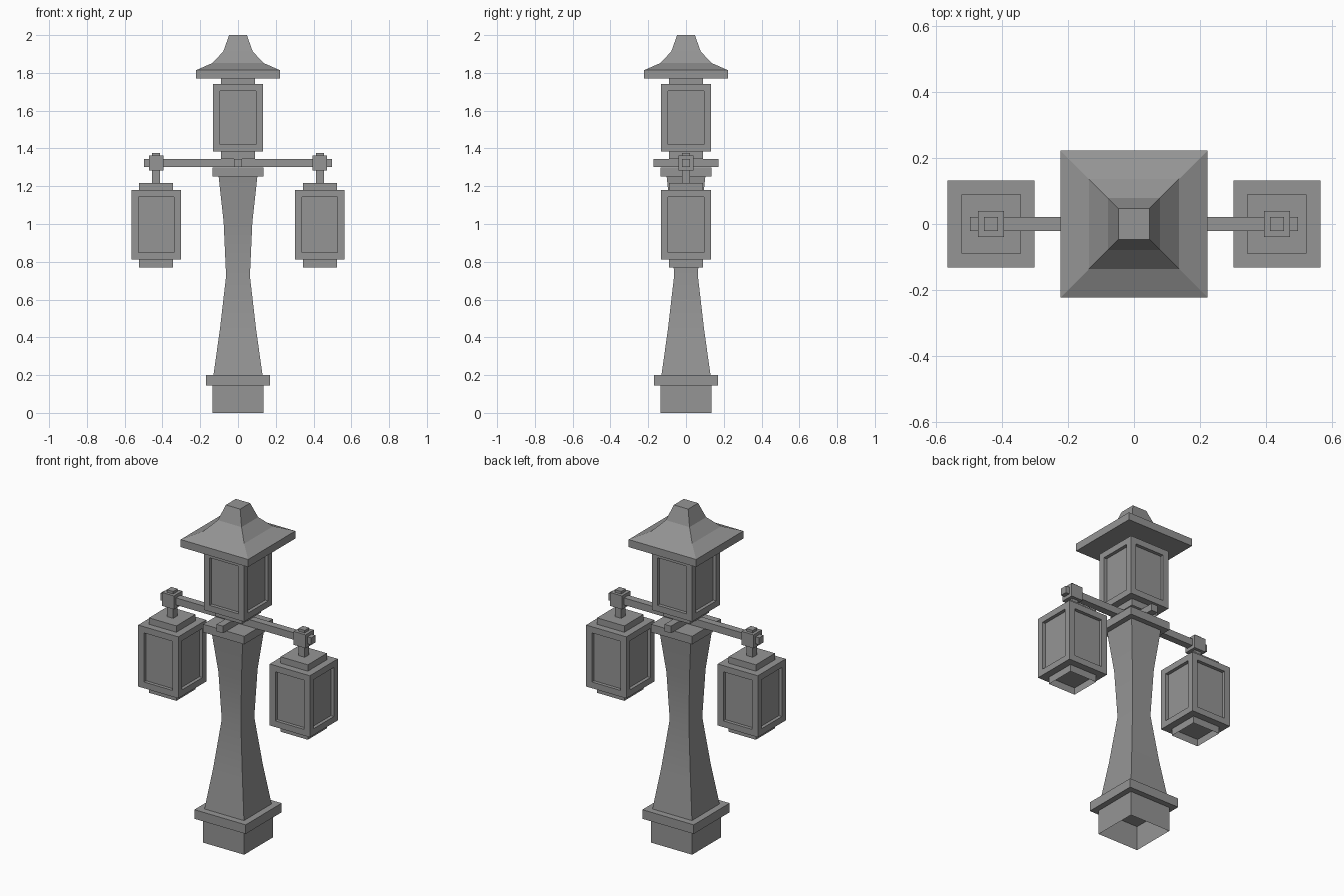
import bpy, bmesh, math
from mathutils import Vector

if "Cube" in bpy.data.objects:
    bpy.data.objects.remove(bpy.data.objects["Cube"])

# dark iron finish
iron = bpy.data.materials.new("dark_iron")
iron.diffuse_color = (0.3, 0.3, 0.3, 1)
iron.use_nodes = True
iron.node_tree.nodes["Principled BSDF"].inputs["Base Color"].default_value = iron.diffuse_color


def finish(name, bm):
    mesh = bpy.data.meshes.new(name)
    bm.to_mesh(mesh)
    bm.free()
    mesh.materials.append(iron)
    obj = bpy.data.objects.new(name, mesh)
    bpy.context.collection.objects.link(obj)
    return obj


def square_loft(name, profile, x=0, open_bottom=False):
    """Stack of square rings from (half width, z) pairs, capped at the ends."""
    bm = bmesh.new()
    rings = [[bm.verts.new((x + sx * h, sy * h, z))
              for sx, sy in ((-1, -1), (1, -1), (1, 1), (-1, 1))] for h, z in profile]
    for a, b in zip(rings, rings[1:]):
        for i in range(4):
            j = (i + 1) % 4
            bm.faces.new((a[i], a[j], b[j], b[i]))
    bm.faces.new(rings[-1])
    if not open_bottom:
        bm.faces.new(rings[0][::-1])
    return finish(name, bm)


def box(name, lo, hi):
    lo, hi = Vector(lo), Vector(hi)
    bm = bmesh.new()
    bmesh.ops.create_cube(bm, size=1)
    bmesh.ops.scale(bm, vec=hi - lo, verts=bm.verts)
    bmesh.ops.translate(bm, vec=(lo + hi) / 2, verts=bm.verts)
    return finish(name, bm)


def lantern(name, x, z0, z1, bottom, top):
    # body with four recessed panes
    h = 0.132
    body = box(name + "_body", (x - h, -h, z0), (x + h, h, z1))
    bm = bmesh.new()
    bm.from_mesh(body.data)
    bm.normal_update()
    sides = [f for f in bm.faces if abs(f.normal.z) < 0.5]
    bmesh.ops.inset_individual(bm, faces=sides, thickness=0.037, use_even_offset=True)
    normals = [f.normal.copy() for f in sides]
    panes = bmesh.ops.extrude_discrete_faces(bm, faces=sides)["faces"]
    for f in panes:
        f.normal_update()
        n = max(normals, key=lambda v: v.dot(f.normal))
        bmesh.ops.translate(bm, vec=n * -0.02, verts=f.verts)
    bmesh.ops.recalc_face_normals(bm, faces=bm.faces)
    bm.to_mesh(body.data)
    bm.free()
    # plates above and below
    square_loft(name + "_bottom_plate", [(0.09, bottom), (0.09, z0)], x, True)
    square_loft(name + "_top_plate", [(0.09, z1), (0.09, top)], x)


# post
square_loft("base", [(0.135, 0), (0.135, 0.15)], open_bottom=True)
square_loft("base_flange", [(0.169, 0.146), (0.169, 0.2)])
shaft = square_loft("shaft", [(0.13, 0.2), (0.096, 0.44), (0.063, 0.725),
                              (0.076, 1.01), (0.103, 1.255)])
bpy.context.view_layer.objects.active = shaft
shaft.select_set(True)
bpy.ops.object.shade_smooth_by_angle(angle=math.radians(30))
square_loft("collar", [(0.135, 1.252), (0.135, 1.3)])

# cross bars
t = 0.021
box("long_arm", (-0.41, -t, 1.302), (0.41, t, 1.344))
box("short_arm", (-t, -0.172, 1.302), (t, 0.172, 1.344))

# central lantern and roof
lantern("main_lantern", 0, 1.385, 1.742, 1.344, 1.775)
square_loft("roof", [(0.222, 1.769), (0.222, 1.814), (0.136, 1.852), (0.078, 1.913), (0.047, 2.0)])

# hanging lanterns
for side, s in (("left", -1), ("right", 1)):
    cx = s * 0.433
    square_loft(side + "_hub", [(0.039, 1.282), (0.039, 1.362)], cx)
    square_loft(side + "_hub_cap", [(t, 1.36), (t, 1.377)], cx)
    xs = sorted((s * 0.46, s * 0.497))
    box(side + "_arm_end", (xs[0], -t, 1.302), (xs[1], t, 1.344))
    square_loft(side + "_stem", [(t, 1.21), (t, 1.285)], cx)
    lantern(side + "_lantern", cx, 0.813, 1.179, 0.771, 1.217)
